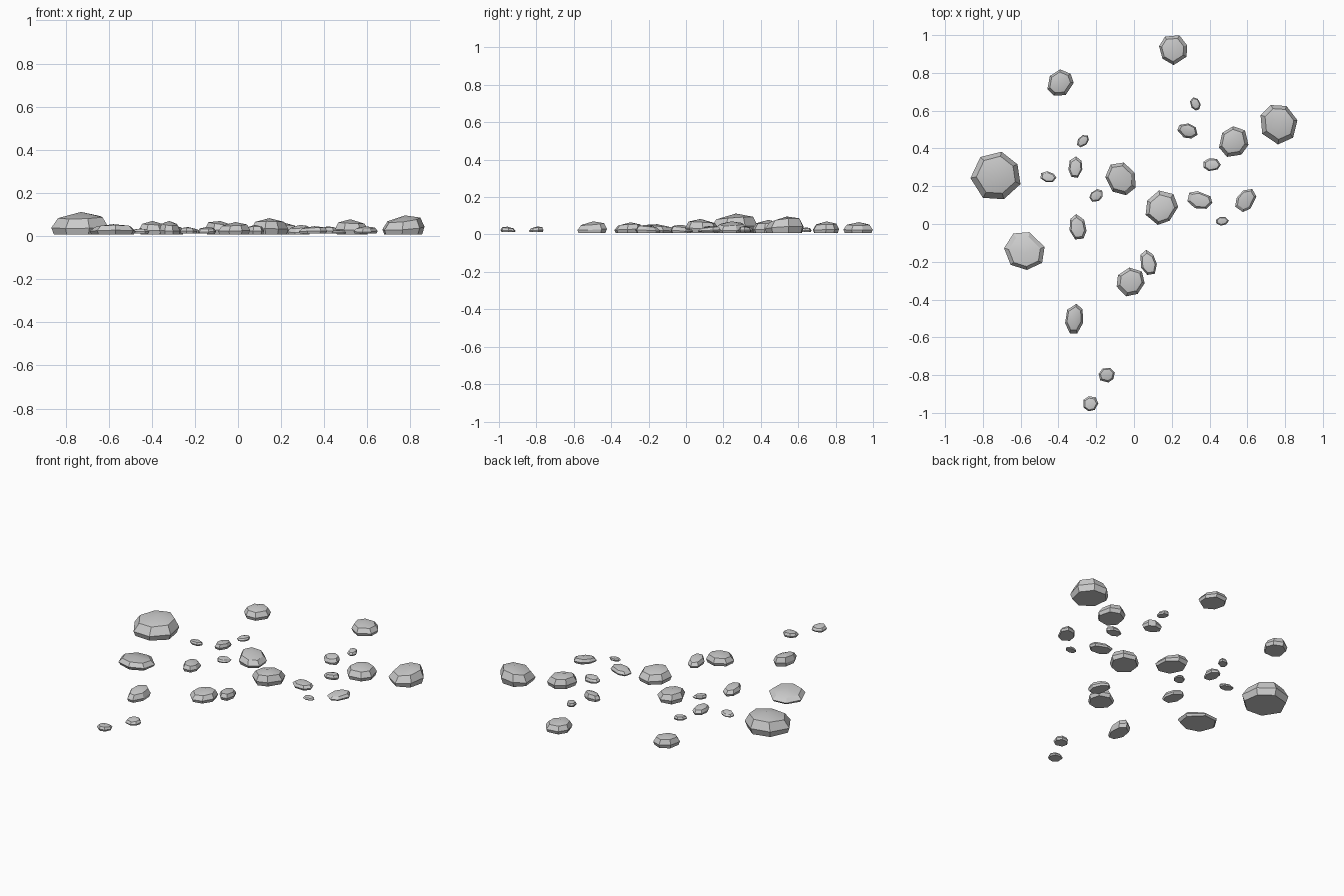
import bpy, bmesh, math, random

if "Cube" in bpy.data.objects:
    bpy.data.objects.remove(bpy.data.objects["Cube"])

random.seed(4)

# x, y, length, width, long-axis angle (deg), top height
STONES = [
    (-0.735, 0.25, .270, .260, 30, .112), (0.765, 0.53, .220, .198, 110, .096),
    (-0.58, -0.14, .225, .200, -35, .055), (0.145, 0.09, .190, .165, 50, .083),
    (-0.07, 0.24, .180, .155, 130, .070), (0.53, 0.435, .170, .158, 40, .078),
    (0.21, 0.925, .165, .155, 120, .066), (-0.02, -0.305, .160, .145, 45, .065),
    (-0.39, 0.745, .145, .132, 45, .070), (-0.315, -0.505, .160, .098, 85, .070),
    (0.59, 0.125, .135, .095, 55, .045), (0.345, 0.127, .138, .092, -15, .046),
    (0.075, -0.205, .140, .085, 102, .052), (-0.297, -0.017, .138, .090, 95, .052),
    (0.285, 0.492, .112, .078, -20, .052), (-0.31, 0.30, .114, .074, 88, .050),
    (0.41, 0.315, .098, .070, 0, .045), (-0.2, 0.15, .082, .060, 40, .035),
    (-0.455, 0.25, .084, .058, -10, .035), (0.325, 0.635, .072, .052, 110, .038),
    (-0.27, 0.44, .075, .052, 50, .036), (0.467, 0.015, .068, .046, 5, .028),
    (-0.145, -0.80, .085, .078, 20, .043), (-0.23, -0.95, .084, .080, 0, .042),
]


def stone(name, x, y, length, width, angle, top):
    """Faceted pebble: flat base, bulging belt, bevelled low crown."""
    n, base = 7, 0.007 if top > .05 else 0.012
    h = top - base
    a = math.radians(angle)
    tilt, tdir = random.uniform(.05, .16), random.uniform(0, math.tau)
    sides = [math.tau * (i + random.uniform(-.12, .12)) / n for i in range(n)]
    radii = [random.uniform(.97, 1.06) for _ in sides]
    shift = (.07 * math.cos(tdir), .07 * math.sin(tdir))
    bm = bmesh.new()

    def point(px, py, pz):
        px, py = px * length / 2, py * width / 2
        return bm.verts.new((x + px * math.cos(a) - py * math.sin(a),
                             y + px * math.sin(a) + py * math.cos(a), base + pz * h))

    rings = []
    for scale, level, lean in ((.90, 0, 0), (1.0, .32, .7), (.78, .76, 1)):
        rings.append([point(scale * r * math.cos(t) + lean * shift[0] * level,
                            scale * r * math.sin(t) + lean * shift[1] * level,
                            level + lean * tilt * math.cos(t - tdir))
                      for t, r in zip(sides, radii)])
    apex = point(shift[0] * 2, shift[1] * 2, 1)
    bm.faces.new(rings[0][::-1])
    for lo, hi in zip(rings, rings[1:]):
        for i in range(n):
            j = (i + 1) % n
            bm.faces.new((lo[i], lo[j], hi[j], hi[i]))
    for i in range(n):
        bm.faces.new((rings[2][i], rings[2][(i + 1) % n], apex))
    mesh = bpy.data.meshes.new(name)
    bm.to_mesh(mesh)
    bm.free()
    obj = bpy.data.objects.new(name, mesh)
    bpy.context.collection.objects.link(obj)
    # soft crown, crisp edges round the sides
    bpy.ops.object.select_all(action='DESELECT')
    obj.select_set(True)
    bpy.context.view_layer.objects.active = obj
    bpy.ops.object.shade_smooth_by_angle(angle=math.radians(28))


for k, s in enumerate(STONES, 1):
    stone(f"stone_{k:02d}", *s)
